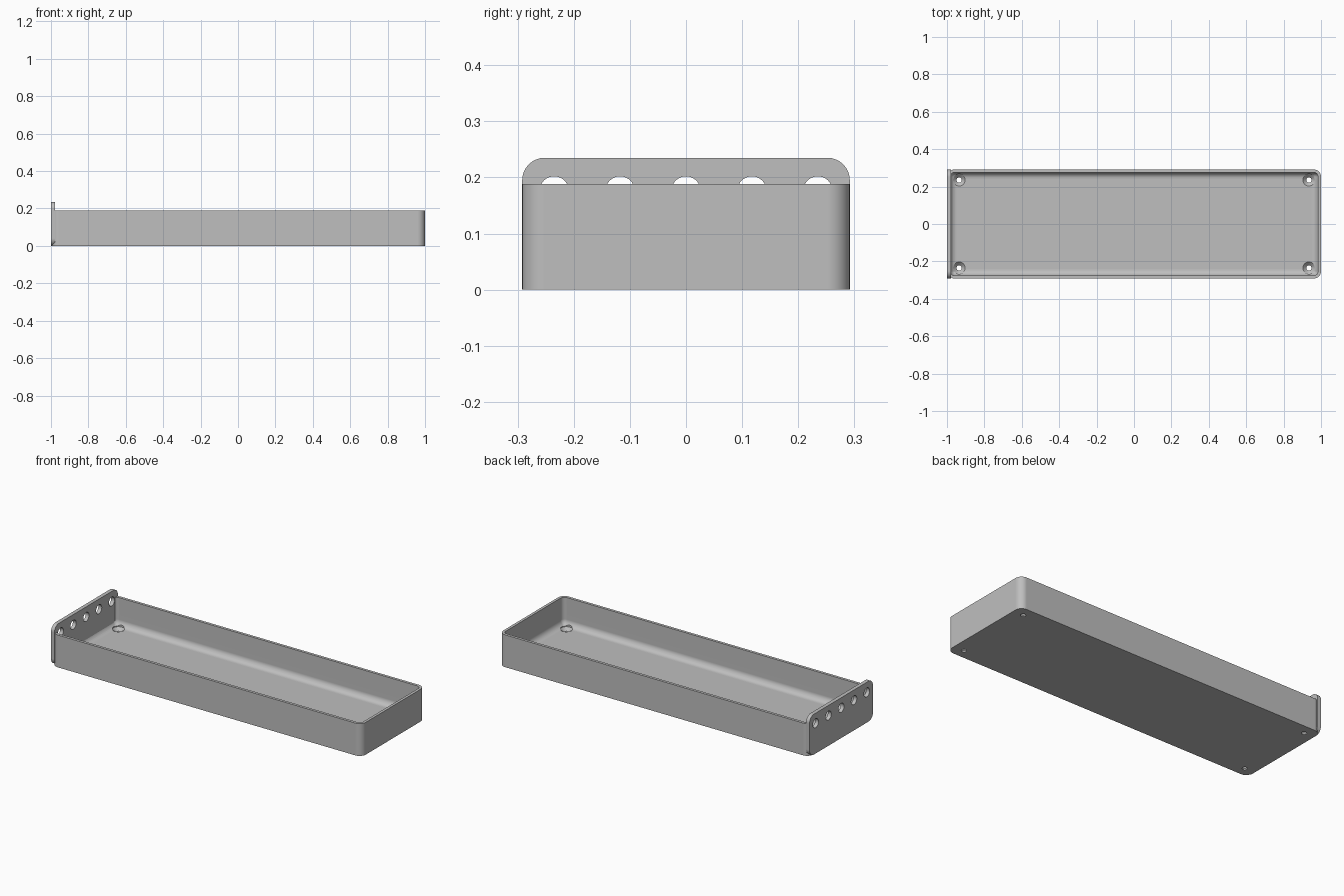
import bpy, bmesh, math
from mathutils import Matrix

if "Cube" in bpy.data.objects:
    bpy.data.objects.remove(bpy.data.objects["Cube"], do_unlink=True)

grey = bpy.data.materials.new("plain_grey")
grey.use_nodes = True
GREY = (0.52, 0.52, 0.52, 1)
grey.diffuse_color = GREY
grey.node_tree.nodes["Principled BSDF"].inputs["Base Color"].default_value = GREY

HALF_W, TRAY_H, PLATE_H = 0.292, 0.188, 0.235
WALL, FLOOR, FILLET = 0.016, 0.026, 0.035
PLATE_T = 0.022


def rounded_rect(x0, x1, y0, y1, r, seg=8):
    """Counter-clockwise outline with round corners."""
    corners = ((x1 - r, y1 - r), (x0 + r, y1 - r), (x0 + r, y0 + r), (x1 - r, y0 + r))
    return [(cx + r * math.cos(a), cy + r * math.sin(a))
            for i, (cx, cy) in enumerate(corners)
            for a in [math.pi / 2 * (i + k / seg) for k in range(seg + 1)]]


def loft(name, rings):
    """Skin a stack of equal-length rings and cap both ends."""
    bm = bmesh.new()
    loops = [[bm.verts.new(p) for p in ring] for ring in rings]
    n = len(loops[0])
    for low, high in zip(loops, loops[1:]):
        for i in range(n):
            j = (i + 1) % n
            bm.faces.new((low[i], low[j], high[j], high[i]))
    bm.faces.new(loops[0][::-1])
    bm.faces.new(loops[-1])
    bmesh.ops.recalc_face_normals(bm, faces=bm.faces)
    mesh = bpy.data.meshes.new(name)
    bm.to_mesh(mesh)
    bm.free()
    mesh.materials.append(grey)
    ob = bpy.data.objects.new(name, mesh)
    bpy.context.collection.objects.link(ob)
    return ob


def drill(name, profile, turn, places):
    """Round cutters: (radius, height) profile, turned and copied to places."""
    cutters = []
    for p in places:
        rings = [[(r * math.cos(a), r * math.sin(a), h)
                  for a in [math.tau * k / 32 for k in range(32)]] for r, h in profile]
        ob = loft(name, rings)
        ob.data.transform(Matrix.Translation(p) @ turn)
        cutters.append(ob)
    return cutters


def cut(ob, cutters):
    bpy.context.view_layer.objects.active = ob
    for c in cutters:
        mod = ob.modifiers.new("hole", 'BOOLEAN')
        mod.object, mod.operation, mod.solver = c, 'DIFFERENCE', 'EXACT'
        bpy.ops.object.modifier_apply(modifier=mod.name)


# Tray: outer wall, rim, inner wall, floor fillet
def tray_ring(inset, z):
    r = max(0.04 - inset, 0.006)
    return [(x, y, z) for x, y in rounded_rect(-0.998 + inset, 1 - inset,
                                               -HALF_W + inset, HALF_W - inset, r)]


rings = [tray_ring(0, 0), tray_ring(0, TRAY_H), tray_ring(WALL, TRAY_H)]
for k in range(9):
    a = math.pi / 2 * k / 8
    rings.append(tray_ring(WALL + FILLET * (1 - math.cos(a)),
                           FLOOR + FILLET * (1 - math.sin(a))))
tray = loft("tray", rings)

# End plate: rounded upright panel on the right end
outline = rounded_rect(-HALF_W, HALF_W, 0, PLATE_H, 0.04)
plate = loft("end_plate", [[(x, y, z) for y, z in outline] for x in (-1, -1 + PLATE_T)])

# Row of round holes through the plate and the wall behind it
row = drill("row_cutter", [(0.026, -0.06), (0.026, 0.06)], Matrix.Rotation(math.pi / 2, 4, 'Y'),
            [(-0.99, 0.1175 * i, 0.176) for i in range(-2, 3)])
# Countersunk screw holes in the floor corners
screws = drill("screw_cutter", [(0.014, -0.02), (0.014, 0.008), (0.032, FLOOR), (0.032, 0.06)],
               Matrix.Identity(4), [(sx * 0.935, sy * 0.235, 0) for sx in (-1, 1) for sy in (-1, 1)])
cut(tray, row + screws)
cut(plate, row)
for c in row + screws:
    bpy.data.objects.remove(c, do_unlink=True)

# Smooth shading with crisp edges
for ob in (tray, plate):
    bpy.ops.object.select_all(action='DESELECT')
    ob.select_set(True)
    bpy.context.view_layer.objects.active = ob
    bpy.ops.object.shade_smooth_by_angle(angle=math.radians(30))
    weighted = ob.modifiers.new("even_shading", 'WEIGHTED_NORMAL')
    weighted.keep_sharp = True
